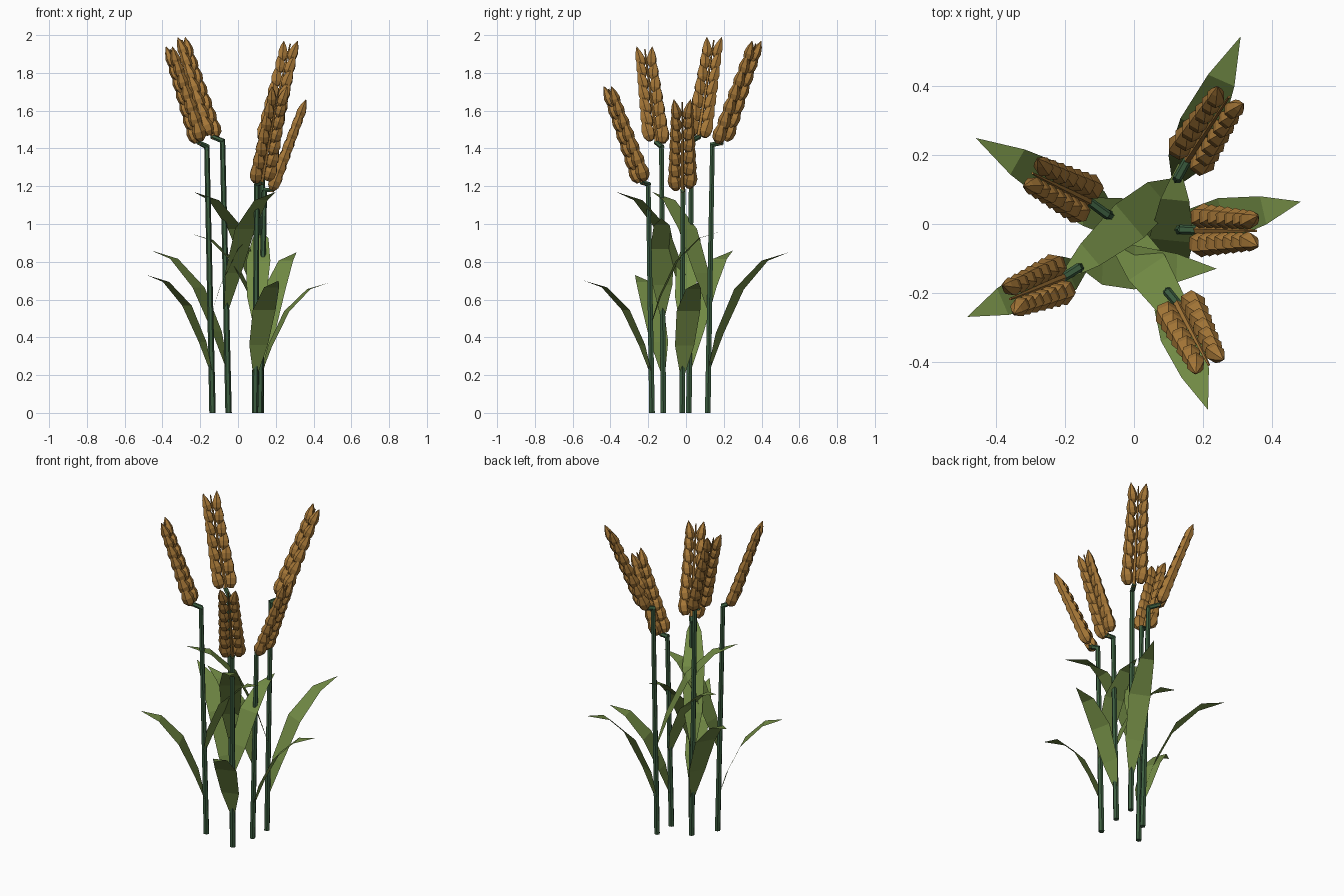
import bpy, bmesh, math
from mathutils import Vector

if "Cube" in bpy.data.objects:
    bpy.data.objects.remove(bpy.data.objects["Cube"])


def material(name, color):
    m = bpy.data.materials.new(name)
    m.diffuse_color = (*color, 1)
    m.use_nodes = True
    m.node_tree.nodes["Principled BSDF"].inputs["Base Color"].default_value = m.diffuse_color
    return m


STALK = material("stalk_green", (0.045, 0.11, 0.05))
LEAF = material("leaf_green", (0.17, 0.26, 0.06))
GRAIN = material("grain_gold", (0.39, 0.19, 0.04))


def finish(bm, name, mat):
    me = bpy.data.meshes.new(name)
    bm.to_mesh(me)
    bm.free()
    me.materials.append(mat)
    ob = bpy.data.objects.new(name, me)
    bpy.context.collection.objects.link(ob)
    return ob


def loft(bm, centres, radii, u, v, sides=6, flat=1.0):
    """Closed tube through the centres; u and v span each ring."""
    rings = []
    for c, r in zip(centres, radii):
        rings.append([bm.verts.new(c + r * (math.cos(a) * u + flat * math.sin(a) * v))
                      for a in (2 * math.pi * k / sides for k in range(sides))])
    for a, b in zip(rings, rings[1:]):
        for k in range(sides):
            n = (k + 1) % sides
            bm.faces.new((a[k], a[n], b[n], b[k]))
    bm.faces.new(rings[0][::-1])
    bm.faces.new(rings[-1])


# Blade stations: reach, rise, half width (fractions of tip offset, units)
BLADE = [(0, 0, 0.012), (0.14, 0.32, 0.052), (0.38, 0.69, 0.064),
         (0.70, 0.93, 0.042), (1, 1, 0.0)]


def leaf(bm, start, tip):
    d = tip - start
    side = Vector((-d.y, d.x, 0)).normalized()
    prev = None
    for reach, rise, w in BLADE:
        c = start + Vector((d.x * reach, d.y * reach, d.z * rise))
        cur = [bm.verts.new(c)] if w == 0 else [bm.verts.new(c - side * w), bm.verts.new(c + side * w)]
        if prev:
            bm.faces.new([prev[0], prev[1]] + cur[::-1])
        prev = cur


def head(bm, base, tip):
    axis = (tip - base).normalized()
    length = (tip - base).length
    side = Vector((-axis.y, axis.x, 0)).normalized()
    out = side.cross(axis)
    # Central spine
    loft(bm, [base - axis * 0.01, base + axis * length * 0.97], [0.012, 0.004], side, out, 5)
    # Two rows of overlapping kernels
    rows = 7
    for s in (-1, 1):
        for i in range(rows):
            t = i / (rows - 1)
            size = 1 - 0.25 * t
            kd = (axis + side * s * 0.17).normalized()
            ku = kd.cross(out).normalized()
            p = base + axis * ((length - 0.115) * t + (0.012 if s > 0 and i < rows - 1 else 0)) \
                + side * s * (0.033 - 0.008 * t)
            kl = 0.135 - 0.02 * t
            loft(bm, [p + kd * kl * f for f in (0, 0.18, 0.42, 0.72, 1)],
                 [r * size for r in (0.016, 0.034, 0.037, 0.023, 0.002)], ku, out, 6)


# base xy, stalk top, head base, head tip, low leaf tip, high leaf tip, leaf rise
PLANTS = [
    ((0.12, 0.115), (0.13, 0.14, 1.42), (0.155, 0.185, 1.43), (0.28, 0.375, 1.97),
     (0.31, 0.545, 0.85), (-0.235, -0.18, 1.17), 0.63),
    ((0.115, -0.02), (0.14, -0.016, 1.18), (0.18, -0.018, 1.18), (0.36, -0.02, 1.66),
     (0.485, 0.065, 0.69), (-0.255, 0.06, 0.95), 0.49),
    ((0.09, -0.18), (0.10, -0.20, 1.21), (0.125, -0.23, 1.22), (0.22, -0.415, 1.73),
     (0.215, -0.54, 0.70), (0.13, 0.18, 0.96), 0.50),
    ((-0.135, -0.12), (-0.165, -0.13, 1.41), (-0.205, -0.155, 1.43), (-0.365, -0.22, 1.94),
     (-0.485, -0.27, 0.73), (0.24, -0.13, 1.03), 0.52),
    ((-0.05, 0.015), (-0.082, 0.03, 1.44), (-0.13, 0.065, 1.46), (-0.30, 0.15, 1.99),
     (-0.46, 0.25, 0.86), (0.20, -0.37, 1.17), 0.63),
]

for n, (xy, top, hb, ht, low, high, rise) in enumerate(PLANTS, 1):
    foot, top, hb, ht = Vector((*xy, 0)), Vector(top), Vector(hb), Vector(ht)

    # Stalk with a short bent neck
    bm = bmesh.new()
    loft(bm, [foot, top], [0.017, 0.014], Vector((1, 0, 0)), Vector((0, 1, 0)))
    nd = (hb - top).normalized()
    u = Vector((-nd.y, nd.x, 0)).normalized()
    loft(bm, [top - nd * 0.008, hb + nd * 0.01], [0.014, 0.013], u, nd.cross(u))
    finish(bm, f"stalk_{n}", STALK)

    # One low outward leaf and one high leaf across the clump
    bm = bmesh.new()
    for tip in (Vector(low), Vector(high)):
        z = tip.z - rise
        leaf(bm, foot.lerp(top, z / top.z), tip)
    finish(bm, f"leaves_{n}", LEAF)

    # Ear of grain
    bm = bmesh.new()
    head(bm, hb, ht)
    bmesh.ops.recalc_face_normals(bm, faces=bm.faces)
    finish(bm, f"grain_head_{n}", GRAIN)
